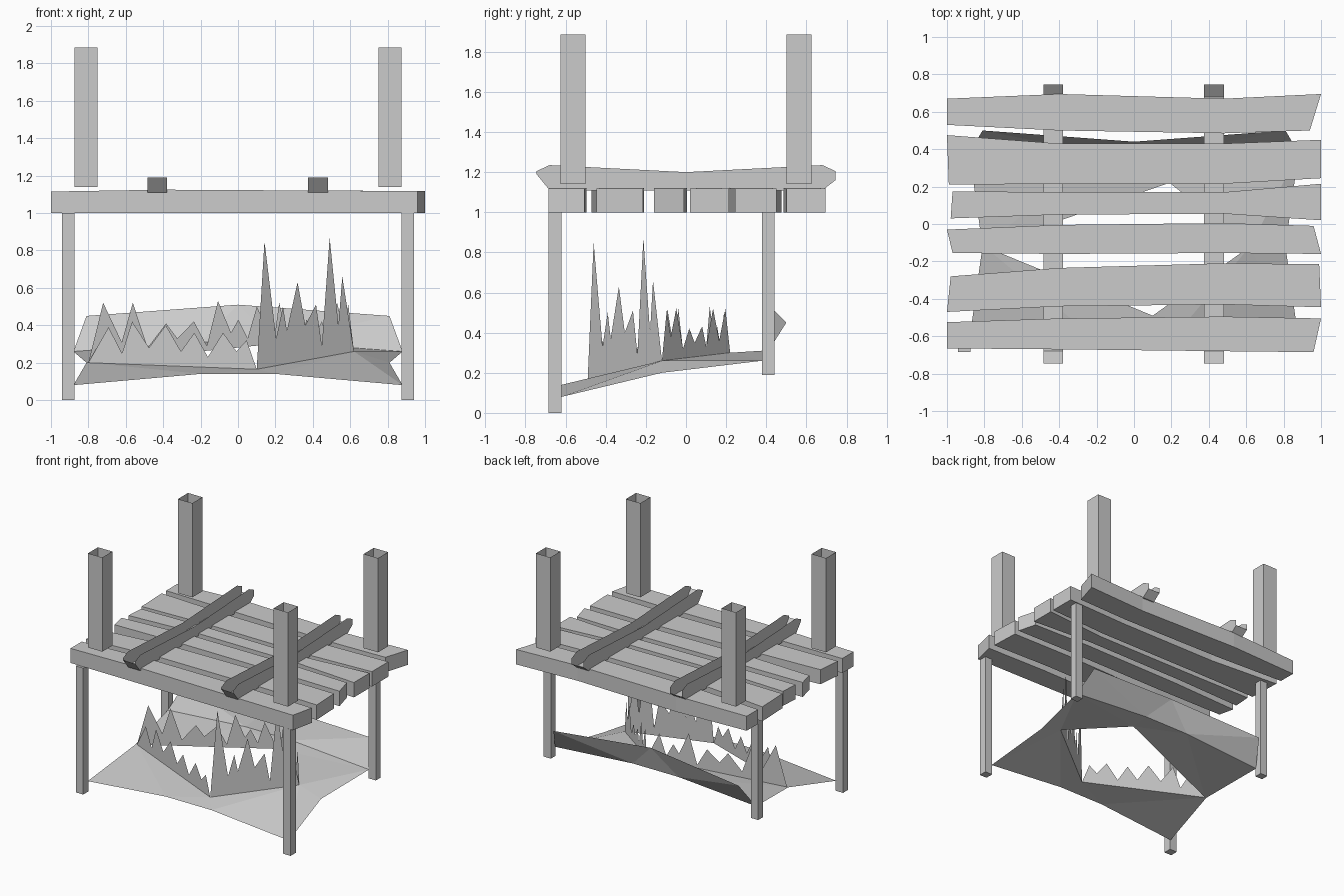
import bpy
from mathutils import Vector

if "Cube" in bpy.data.objects:
    bpy.data.objects.remove(bpy.data.objects["Cube"])


def mesh(name, verts, faces):
    me = bpy.data.meshes.new(name)
    me.from_pydata([tuple(v) for v in verts], [], faces)
    me.update()
    ob = bpy.data.objects.new(name, me)
    bpy.context.collection.objects.link(ob)
    return ob


def loft(name, rings, caps=True, closed=True):
    """Skin a row of equal-length rings."""
    n = len(rings[0])
    verts = [v for r in rings for v in r]
    faces = []
    for i in range(len(rings) - 1):
        for j in range(n if closed else n - 1):
            k = (j + 1) % n
            faces.append((i * n + j, i * n + k, (i + 1) * n + k, (i + 1) * n + j))
    if caps:
        faces.append(tuple(reversed(range(n))))
        faces.append(tuple(range(len(verts) - n, len(verts))))
    return mesh(name, verts, faces)


def column(name, x0, x1, y0, y1, z0, z1, caps):
    ring = lambda z: [(x0, y0, z), (x1, y0, z), (x1, y1, z), (x0, y1, z)]
    return loft(name, [ring(z0), ring(z1)], caps)


# Legs (front longer than back) and hollow upper posts
for side, s in (("left", -1), ("right", 1)):
    xa, xb = sorted((s * 0.875, s * 0.94))
    column(f"front_leg_{side}", xa, xb, -0.685, -0.62, 0, 1.0, True)
    column(f"back_leg_{side}", xa, xb, 0.38, 0.44, 0.19, 1.0, True)
    xa, xb = sorted((s * 0.75, s * 0.875))
    column(f"front_post_{side}", xa, xb, -0.625, -0.5, 1.14, 1.885, False)
    column(f"back_post_{side}", xa, xb, 0.5, 0.625, 1.14, 1.885, False)

# Uneven deck planks: (low y, high y) at four stations, then end x for low/high edges
planks = [
    [(-.665, -.525), (-.67, -.505), (-.68, -.495), (-.685, -.505), (-1, -1, .96, 1)],
    [(-.47, -.28), (-.44, -.235), (-.43, -.21), (-.445, -.215), (-1, -.98, 1, .99)],
    [(-.155, -.03), (-.16, -.005), (-.155, .005), (-.16, -.01), (-.97, -1, 1, .96)],
    [(.03, .175), (.05, .17), (.055, .17), (.02, .215), (-.98, -.97, 1, 1)],
    [(.21, .475), (.215, .43), (.215, .43), (.245, .45), (-.99, -1, 1, 1)],
    [(.53, .67), (.50, .695), (.485, .67), (.50, .695), (-1, -1, .94, 1)],
]
for i, p in enumerate(planks):
    e = p[4]
    xs = [(e[0], e[1]), (-.4, -.4), (.48, .48), (e[2], e[3])]
    rings = []
    for (xa, xb), (ya, yb), zt in zip(xs, p, (1.115, 1.125, 1.12, 1.118)):
        rings.append([(xa, ya, 1.0), (xb, yb, 1.0), (xb, yb, zt), (xa, ya, zt)])
    loft(f"deck_plank_{i + 1}", rings)

# Two open-topped cross beams with upturned ends: (y, bottom z, top z)
profile = [(-.745, 1.19, 1.205), (-.68, 1.11, 1.235), (0, 1.108, 1.2),
           (.68, 1.11, 1.235), (.745, 1.16, 1.205)]
for side, x0, x1 in (("left", -.485, -.38), ("right", .375, .48)):
    loft(f"cross_beam_{side}",
         [[(x0, y, t), (x0, y, b), (x1, y, b), (x1, y, t)] for y, b, t in profile],
         caps=False, closed=False)

# Torn sheet slung between the legs, with a back flap
outer = [(-.88, -.62, .08), (-.2, -.62, .14), (.2, -.62, .14), (.88, -.62, .08),
         (.81, -.12, .2), (.88, .38, .26), (.2, .38, .31), (-.2, .38, .31),
         (-.88, .38, .26), (-.81, -.12, .2)]
hF, hR, hB, hL = (.1, -.49, .165), (.62, -.12, .26), (.19, .22, .3), (-.8, -.12, .2)
flap = [(.81, .5, .45), (0, .44, .51), (-.81, .5, .45)]
mesh("torn_sheet", outer + [hF, hR, hB, hL] + flap, [
    (0, 1, 13), (1, 10, 13), (1, 2, 10), (2, 3, 11), (2, 11, 10), (3, 4, 11),
    (4, 5, 11), (5, 6, 12), (5, 12, 11), (6, 7, 12), (7, 13, 12), (7, 8, 13),
    (8, 9, 13), (9, 0, 13),
    (5, 14, 6), (14, 15, 6), (6, 15, 7), (15, 16, 7), (7, 16, 8)])


# Jagged shards round the hole: (fraction along edge, z)
def shards(name, a, b, pts):
    a, b = Vector(a), Vector(b)
    verts, faces = [], []
    for t, z in [(0, a.z)] + pts + [(1, b.z)]:
        p = a.lerp(b, t)
        verts += [p, Vector((p.x, p.y, max(z, p.z)))]
    for i in range(0, len(verts) - 2, 2):
        faces.append((i, i + 2, i + 3, i + 1))
    mesh(name, verts, faces)


shards("shards_front_right", hF, hR, [
    (.08, .85), (.2, .33), (.27, .5), (.31, .37), (.42, .63), (.5, .4), (.61, .51),
    (.67, .29), (.75, .87), (.84, .4), (.88, .66)])
shards("shards_back_right", hR, hB, [
    (.07, .51), (.13, .38), (.21, .52), (.31, .32), (.4, .42), (.48, .35), (.59, .43),
    (.65, .33), (.75, .52), (.84, .36), (.93, .52)])
shards("shards_back_left", hL, hB, [
    (.08, .52), (.18, .31), (.24, .52), (.32, .28), (.42, .41), (.48, .33), (.57, .42),
    (.64, .29), (.7, .53), (.77, .36), (.81, .43), (.86, .33), (.91, .5)])
shards("shards_front_left", hL, hF, [
    (.12, .39), (.2, .25), (.26, .42), (.36, .28), (.46, .4), (.55, .26), (.63, .36),
    (.71, .23), (.8, .36), (.88, .26), (.94, .32)])
